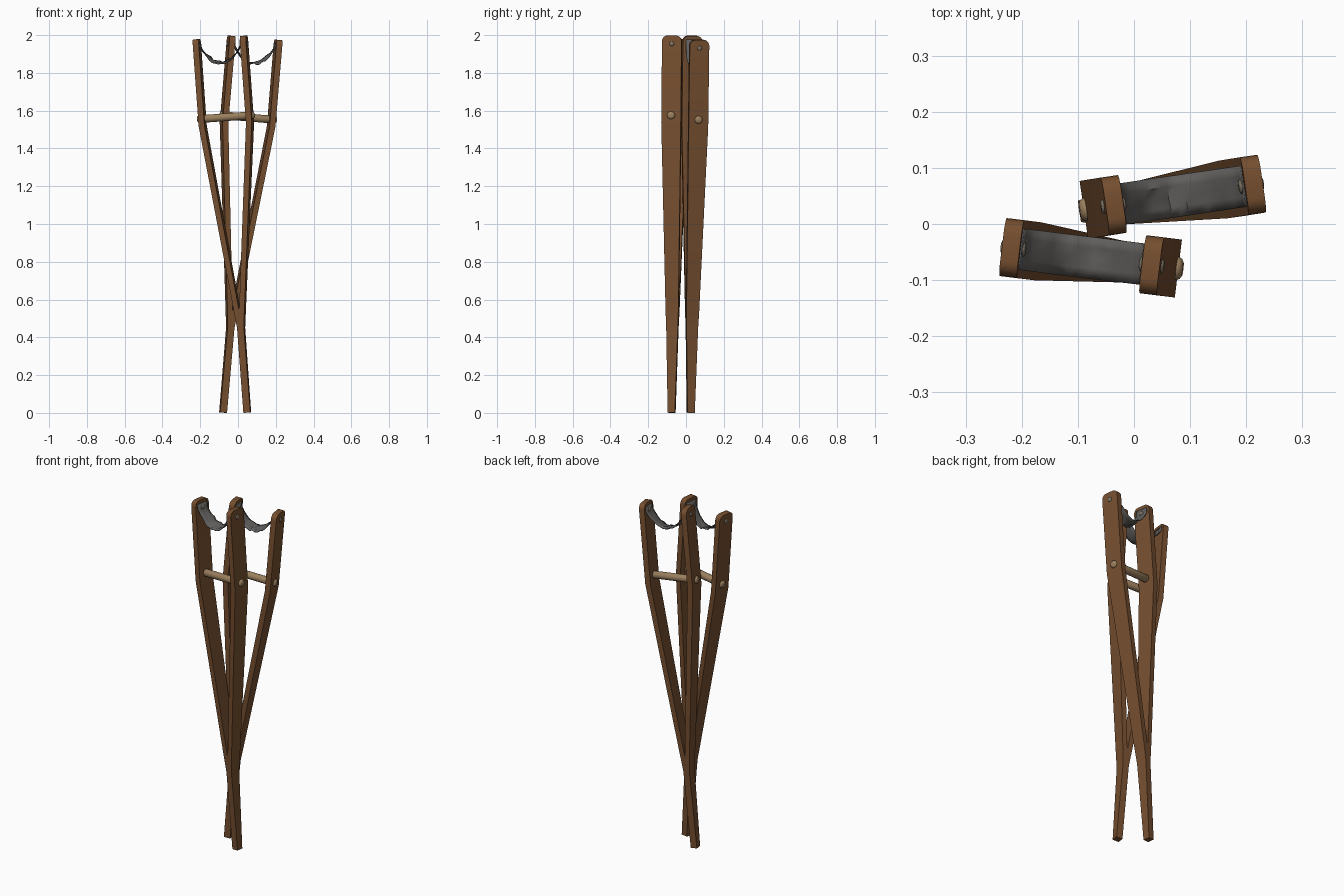
import bpy, bmesh, math, random
from mathutils import Matrix, Vector

cube = bpy.data.objects.get("Cube")
if cube:
    bpy.data.objects.remove(cube)
random.seed(4)


def material(name, rgb):
    m = bpy.data.materials.new(name)
    m.use_nodes = True
    m.diffuse_color = (*rgb, 1)
    bsdf = next(n for n in m.node_tree.nodes if n.type == 'BSDF_PRINCIPLED')
    bsdf.inputs["Base Color"].default_value = (*rgb, 1)
    bsdf.inputs["Roughness"].default_value = 0.8
    return m


WOOD = material("brown wood", (0.18, 0.078, 0.029))
DOWEL = material("pale wood", (0.32, 0.21, 0.11))
NAIL = material("dull metal", (0.19, 0.16, 0.12))
CLOTH = material("grey cloth", (0.12, 0.115, 0.11))


def finish(bm, name, mat, frame, angle=30):
    bmesh.ops.recalc_face_normals(bm, faces=bm.faces)
    bm.transform(frame)
    mesh = bpy.data.meshes.new(name)
    bm.to_mesh(mesh)
    bm.free()
    mesh.materials.append(mat)
    ob = bpy.data.objects.new(name, mesh)
    bpy.context.collection.objects.link(ob)
    bpy.ops.object.select_all(action='DESELECT')
    ob.select_set(True)
    bpy.context.view_layer.objects.active = ob
    bpy.ops.object.shade_smooth_by_angle(angle=math.radians(angle))
    return ob


def loft(rings, closed=True):
    """Skin a list of equal vertex rings and cap both ends."""
    bm = bmesh.new()
    rows = [[bm.verts.new(p) for p in ring] for ring in rings]
    n = len(rows[0])
    for a, b in zip(rows, rows[1:]):
        for i in range(n):
            j = (i + 1) % n
            bm.faces.new((a[i], a[j], b[j], b[i]))
    bm.faces.new(rows[0])
    bm.faces.new(rows[-1])
    return bm


TOP, BEND, CROTCH = 1.991, 1.53, 0.45
TIP = 0.030  # height of the rounded board end


def arm(name, side, frame):
    """Half of the split board: straight foot, splayed middle, upright top."""
    # height, inner x, outer x, half depth
    rows = [(0, 0, 0.0185, 0.019), (CROTCH, 0, 0.018, 0.031),
            (CROTCH + 0.09, 0, 0.028, 0.034), (BEND, 0.111, 0.142, 0.052),
            (TOP - TIP, 0.110, 0.142, 0.052)]
    for k in range(1, 6):
        a = k / 5 * math.pi / 2
        rows.append((TOP - TIP + TIP * math.sin(a), 0.110, 0.142,
                     0.024 + 0.028 * math.cos(a)))
    rings = [[(side * xi, -d, z), (side * xo, -d, z), (side * xo, d, z),
              (side * xi, d, z)] for z, xi, xo, d in rows]
    finish(loft(rings), name, WOOD, frame)


def peg(name, mat, frame, x0, x1, z, radius, dome, sides=14):
    """Round rod along x with softly domed ends."""
    stations = [(x0 - dome, 0.55), (x0 - dome * 0.6, 0.85), (x0, 1),
                (x1, 1), (x1 + dome * 0.6, 0.85), (x1 + dome, 0.55)]
    rings = [[(x, radius * s * math.cos(t), z + radius * s * math.sin(t))
              for t in (i * math.tau / sides for i in range(sides))]
             for x, s in stations]
    finish(loft(rings), name, mat, frame, 50)


def strap(name, frame):
    """Sagging, slightly crumpled cloth between the two arm tops."""
    steps, across, half = 14, 4, 0.037
    bm = bmesh.new()
    path = [(-0.109, 1.972)]
    for i in range(steps + 1):
        s = -1 + 2 * i / steps
        path.append((0.108 * s, 1.858 + 0.085 * abs(s) ** 2.2))
    path.append((0.109, 1.972))
    grid = []
    for i, (x, z) in enumerate(path):
        loose = 0.006 if 2 < i < len(path) - 3 else 0
        row = []
        for j in range(across + 1):
            v = j / across * 2 - 1
            crumple = random.uniform(-loose, loose)
            tilt = loose * v
            row.append(bm.verts.new((x + crumple * 0.4, v * half,
                                     z + crumple + tilt)))
        grid.append(row)
    for a, b in zip(grid, grid[1:]):
        for j in range(across):
            bm.faces.new((a[j], a[j + 1], b[j + 1], b[j]))
    ob = finish(bm, name, CLOTH, frame, 35)
    solid = ob.modifiers.new("cloth thickness", 'SOLIDIFY')
    solid.thickness = 0.003
    solid.offset = 0


def crutch(label, foot, top, yaw):
    """One crutch, leaning from its foot point to its top point."""
    up = (Vector(top) - Vector(foot)).normalized()
    across = Vector((math.cos(yaw), math.sin(yaw), 0))
    across = (across - up * across.dot(up)).normalized()
    depth = up.cross(across)
    frame = Matrix((across, depth, up)).transposed().to_4x4()
    frame.translation = foot
    for side, word in ((-1, "right"), (1, "left")):
        arm(f"{label}_{word}_arm", side, frame)
        ends = sorted((side * 0.106, side * 0.143))
        peg(f"{label}_{word}_nail", NAIL, frame, *ends, 1.948, 0.013, 0.004, 10)
    peg(f"{label}_hand_grip", DOWEL, frame, -0.144, 0.144, 1.568, 0.021, 0.009)
    strap(f"{label}_arm_strap", frame)


crutch("front_crutch", (0.049, -0.076, 0.0015), (-0.095, -0.058, 1.99),
       math.radians(-7))
crutch("back_crutch", (-0.079, 0.025, 0.0015), (0.090, 0.052, 1.99),
       math.radians(8.3))
